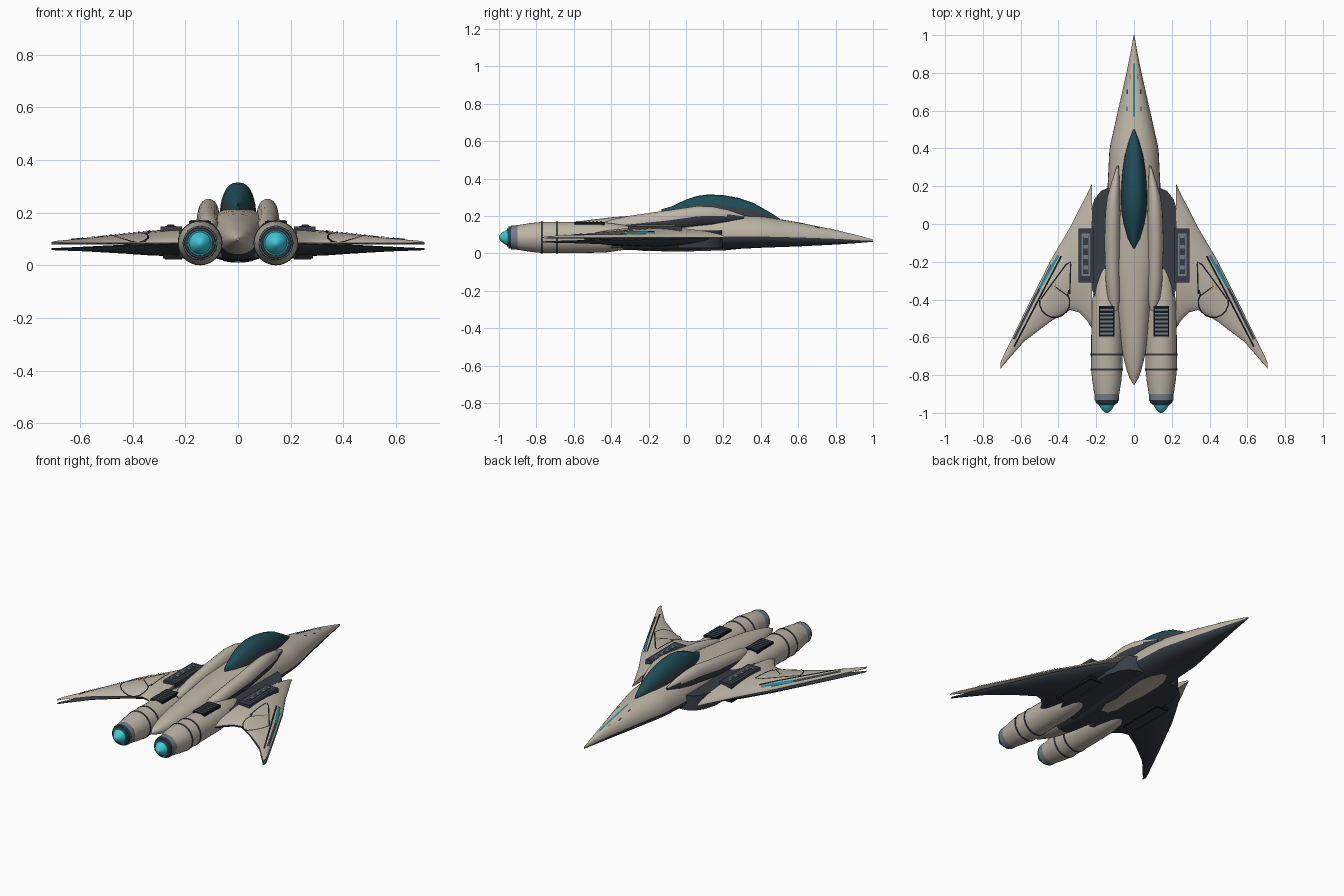
import bpy, bmesh, math

if "Cube" in bpy.data.objects:
    bpy.data.objects.remove(bpy.data.objects["Cube"])

def mat(name, c):
    m = bpy.data.materials.new(name)
    m.diffuse_color = (*c, 1)
    m.use_nodes = True
    m.node_tree.nodes["Principled BSDF"].inputs["Base Color"].default_value = m.diffuse_color
    return m

BEIGE = mat("beige hull", (0.50, 0.455, 0.375))
SLATE = mat("dark slate", (0.040, 0.048, 0.060))
BLACK = mat("panel line black", (0.008, 0.009, 0.011))
GLASS = mat("canopy teal", (0.013, 0.075, 0.095))
STRIPE = mat("stripe teal", (0.02, 0.27, 0.33))
GLOW = mat("engine glow", (0.05, 0.58, 0.68))
GREY = mat("nozzle grey", (0.17, 0.21, 0.25))
ORANGE = mat("marking orange", (0.50, 0.25, 0.07))

def finish(name, bm, mats, rule=None, mirror=False, angle=40):
    bmesh.ops.remove_doubles(bm, verts=bm.verts, dist=1e-5)
    bmesh.ops.recalc_face_normals(bm, faces=bm.faces)
    if rule:
        for f in bm.faces:
            f.material_index = rule(f.calc_center_median(), f.normal)
    me = bpy.data.meshes.new(name)
    bm.to_mesh(me)
    bm.free()
    for m in mats:
        me.materials.append(m)
    ob = bpy.data.objects.new(name, me)
    bpy.context.collection.objects.link(ob)
    bpy.ops.object.select_all(action='DESELECT')
    ob.select_set(True)
    bpy.context.view_layer.objects.active = ob
    bpy.ops.object.shade_smooth_by_angle(angle=math.radians(angle))
    if mirror:
        ob.modifiers.new("mirror", 'MIRROR').use_bisect_axis[0] = False
    return ob

def loft(name, rings, mats, **kw):
    bm = bmesh.new()
    vs = [[bm.verts.new(p) for p in r] for r in rings]
    n = len(rings[0])
    for a, b in zip(vs, vs[1:]):
        for i in range(n):
            bm.faces.new((a[i], a[(i + 1) % n], b[(i + 1) % n], b[i]))
    bm.faces.new(vs[0])
    bm.faces.new(vs[-1])
    return finish(name, bm, mats, **kw)

def lerp(table, k):
    # linear lookup in rows sorted by rising first value
    k = min(max(k, table[0][0]), table[-1][0])
    for a, b in zip(table, table[1:]):
        if k <= b[0]:
            t = (k - a[0]) / (b[0] - a[0])
            return [p + (q - p) * t for p, q in zip(a, b)]

def oval(y, cx, cz, rx, up, down, n=32, e=1.0):
    out = []
    for i in range(n):
        a = 2 * math.pi * i / n
        c, s = math.cos(a), math.sin(a)
        c = math.copysign(abs(c) ** e, c)
        out.append((cx + rx * c, y, cz + s * (up if s > 0 else down)))
    return out

def box(name, x0, x1, y0, y1, z0, z1, m, mirror=True):
    return loft(name, [[(x0, y0, z), (x1, y0, z), (x1, y1, z), (x0, y1, z)] for z in (z0, z1)],
                [m], mirror=mirror)

def prism(name, pts, z0, z1, m):
    return loft(name, [[(x, y, z) for x, y in pts] for z in (z0, z1)], [m], mirror=True)

# Fuselage: y, half width, top, bottom, seam height
HULL = [(-.85, .004, .105, .095, .10), (-.80, .032, .128, .078, .10), (-.70, .058, .15, .055, .10),
        (-.6, .072, .168, .04, .10), (-.4, .095, .193, .02, .10), (-.2, .128, .207, .016, .095),
        (0, .14, .217, .014, .09), (.2, .14, .217, .02, .09), (.4, .13, .20, .03, .09),
        (.6, .085, .166, .037, .085), (.8, .04, .125, .047, .078), (.93, .014, .094, .056, .07), (1, .002, .073, .062, .067)]
def hull_top(x, y):
    _, w, t, b, s = lerp(HULL, y)
    return s + (t - s) * math.sqrt(max(0, 1 - (x / w) ** 2))
rows = [lerp(HULL, -.85 + 1.85 * i / 48) for i in range(49)]
loft("fuselage", [oval(y, 0, s, w, t - s, s - b, e=.85) for y, w, t, b, s in rows], [BEIGE, SLATE],
     rule=lambda c, n: int(c.z < lerp(HULL, c.y)[4] and c.y > -.6))

# Canopy with a dark lower frame
CAN = [(-.13, .004, .236), (-.08, .034, .25), (0, .056, .288), (.06, .066, .307), (.12, .07, .315),
       (.2, .068, .311), (.28, .062, .297), (.36, .05, .270), (.44, .028, .225), (.5, .004, .187)]
loft("canopy", [oval(y, 0, .18, w, t - .18, .02, 32, .8) for y, w, t in CAN], [GLASS, SLATE],
     rule=lambda c, n: int(c.z < .18 + .55 * (lerp(CAN, c.y)[2] - .18)))

# Shoulder ridges alongside the canopy: y, x, z, rx, rz
RIDGE = [(-.46, .10, .14, .012, .02), (-.4, .106, .145, .034, .035), (-.3, .112, .155, .038, .046),
         (-.1, .115, .175, .042, .055), (.06, .112, .198, .04, .055), (.14, .108, .2, .034, .05),
         (.22, .098, .198, .022, .036), (.31, .085, .195, .004, .008)]
loft("shoulder_ridge", [oval(y, x, z, rx, rz, rz, 20) for y, x, z, rx, rz in RIDGE], [BEIGE, SLATE],
     mirror=True, rule=lambda c, n: int(c.z < lerp(RIDGE, c.y)[2] + .004))

# Dark wing root slab with rounded front
root = [(.06, .2), (.13, .195), (.175, .175), (.21, .13), (.235, .05), (.235, -.32), (.19, -.42), (.06, -.46)]
prism("wing_root", root, .03, .122, SLATE)

# Wings: x, leading y, trailing y, middle z, upper bulge, lower middle z, lower bulge
WING = [(.222, .215, -.555, .085, .055, .082, .05), (.25, .155, -.51, .085, .054, .081, .047),
        (.29, .08, -.468, .085, .05, .08, .044), (.34, -.02, -.455, .085, .045, .078, .04),
        (.44, -.19, -.515, .085, .034, .074, .029), (.58, -.47, -.62, .085, .018, .067, .014),
        (.69, -.695, -.745, .086, .007, .062, .005), (.708, -.735, -.768, .086, .003, .061, .003)]
def bulge(t):
    return max(0, math.sin(math.pi * t)) ** .6
def wing_z(x, y):
    _, l, t, z, h, _, _ = lerp(WING, x)
    return z + h * bulge(min(1, max(0, (l - y) / (l - t))))
def wing_ring(x, low):
    _, l, t, z, h, zl, hl = lerp(WING, x)
    if low:
        z, h, l = zl, -hl, l - .12 * (l - t) * max(0, (.34 - x) / .12)
    N = 14
    ts = [.5 - .5 * math.cos(math.pi * i / N) for i in range(N + 1)]
    face = [(x, l + (t - l) * u, z + h * bulge(u)) for u in ts]
    flat = [(x, l + (t - l) * u, z + (.004 if low else -.006) * math.sin(math.pi * u)) for u in ts[-2:0:-1]]
    return face + flat
xs = sorted({r[0] for r in WING} | {.27, .315, .39, .49, .535, .63})
loft("wing_upper", [wing_ring(x, False) for x in xs], [BEIGE], mirror=True)
loft("wing_lower", [wing_ring(x, True) for x in xs], [SLATE], mirror=True)

def strip(name, pts, width, m, zf, lift=.003, mirror=True):
    # ribbon draped on a surface
    path = []
    for (x0, y0), (x1, y1) in zip(pts, pts[1:]):
        k = max(2, int(math.hypot(x1 - x0, y1 - y0) / .02))
        path += [(x0 + (x1 - x0) * i / k, y0 + (y1 - y0) * i / k) for i in range(k)]
    path.append(pts[-1])
    bm, prev = bmesh.new(), None
    for i, (x, y) in enumerate(path):
        a, b = path[max(0, i - 1)], path[min(len(path) - 1, i + 1)]
        dx, dy = b[0] - a[0], b[1] - a[1]
        d = math.hypot(dx, dy) or 1
        ox, oy = -dy / d * width / 2, dx / d * width / 2
        cur = [bm.verts.new((x + s * ox, y + s * oy, zf(x + s * ox, y + s * oy) + lift)) for s in (1, -1)]
        if prev:
            bm.faces.new((prev[0], prev[1], cur[1], cur[0]))
        prev = cur
    if sum(f.normal.z if not f.normal_update() else 0 for f in bm.faces) < 0:
        bmesh.ops.reverse_faces(bm, faces=bm.faces)
    ob = finish(name, bm, [m], mirror=mirror)
    if lift > 0 and sum(p.normal.z for p in ob.data.polygons) < 0:
        ob.data.flip_normals()
    return ob

# Wing markings
strip("wing_edge_line", [(.385, -.17), (.50, -.39), (.635, -.65)], .009, BLACK, wing_z)
strip("wing_edge_band", [(.435, -.215), (.53, -.40), (.635, -.61)], .013, SLATE, wing_z, .0035)
strip("wing_teal_stripe", [(.40, -.165), (.50, -.34)], .014, STRIPE, wing_z, .005)
loop = [(.34, -.2), (.40, -.29), (.5, -.4)]
strip("wing_panel_line", [(.34, -.37), (.335, -.2), (.36, -.215), (.43, -.31), (.495, -.4)], .007, BLACK, wing_z)
arc = [(.42 + .08 * math.cos(a), -.415 + .08 * math.sin(a)) for a in [math.radians(150 + 22 * i) for i in range(11)]]
strip("wing_round_line", [(.345, -.35)] + arc, .007, BLACK, wing_z)
strip("wing_cross_line", [(.345, -.385), (.42, -.33)], .006, BLACK, wing_z)
for i, x in enumerate((.415, .435)):
    strip("wing_orange_mark_%d" % i, [(x, -.31), (x, -.35)], .006, ORANGE, wing_z)

# Wing equipment bays, top and underside
box("bay_frame", .213, .295, -.31, -.025, .10, .147, SLATE)
box("bay_inset", .234, .277, -.275, -.05, .146, .15, GREY)
box("bay_floor", .242, .269, -.265, -.06, .149, .153, SLATE)
for i in range(4):
    y = -.24 + i * .055
    box("bay_rib_%d" % i, .244, .267, y, y + .02, .152, .156, GREY)
box("bay_underside", .205, .285, -.34, -.04, .026, .05, BLACK)
box("bay_underside_plate", .212, .278, -.333, -.047, .023, .028, SLATE)

# Engines: rings lathed along y
def lathe(name, prof, m, cx=.144, cz=.085):
    return loft(name, [oval(y, cx, cz, r, r, r, 32) for y, r in prof], [m], mirror=True, angle=35)
lathe("engine_body", [(-.2, .02), (-.25, .045), (-.33, .066), (-.42, .079), (-.5, .082), (-.77, .083),
                      (-.83, .077), (-.9, .066), (-.905, .06)], BEIGE)
for i, y in enumerate((-.69, -.77)):
    lathe("engine_band_%d" % i, [(y - .005, .08), (y - .005, .085), (y + .005, .085), (y + .005, .08)], SLATE)
lathe("nozzle_ring", [(-.895, .058), (-.897, .066), (-.935, .064), (-.937, .055)], GREY)
lathe("nozzle_lip", [(-.93, .055), (-.932, .06), (-.948, .058), (-.95, .05)], SLATE)
lathe("glow_rim", [(-.94, .05), (-.956, .048), (-.958, .04)], STRIPE)
lathe("engine_glow", [(-.95, .044), (-.957, .042), (-.98, .028), (-.995, .014), (-1, .005)], GLOW)

# Engine top vents
box("vent_frame", .103, .186, -.595, -.435, .14, .169, BLACK)
for i in range(7):
    y = -.585 + i * .021
    box("vent_slat_%d" % i, .11, .18, y, y + .01, .165, .173, GREY)

# Nose markings
strip("nose_stripe", [(0, .57), (0, .85)], .01, STRIPE, hull_top, mirror=False)
for i, (x, y, m) in enumerate(((.035, .7, SLATE), (.037, .61, SLATE), (.019, .78, ORANGE))):
    strip("nose_mark_%d" % i, [(x, y - .013), (x, y + .013)], .007, m, hull_top, .005)

# Belly plate
def belly(x, y):
    _, w, t, b, s = lerp(HULL, y)
    return s - (s - b) * math.sqrt(max(0, 1 - (x / w) ** 2))
bm = bmesh.new()
PLAN = [(-.26, .02), (-.2, .045), (-.1, .04), (0, .055), (.12, .06), (.2, .05), (.27, .015)]
prev = None
for i in range(28):
    y = -.26 + .53 * i / 27
    w = lerp(PLAN, y)[1]
    cur = [bm.verts.new((w * k / 4, y, belly(w * k / 4, y) - .004)) for k in range(-4, 5)]
    if prev:
        for k in range(8):
            bm.faces.new((prev[k], cur[k], cur[k + 1], prev[k + 1]))
    prev = cur
ob = finish("belly_plate", bm, [BEIGE])
if ob.data.polygons[0].normal.z > 0:
    ob.data.flip_normals()
